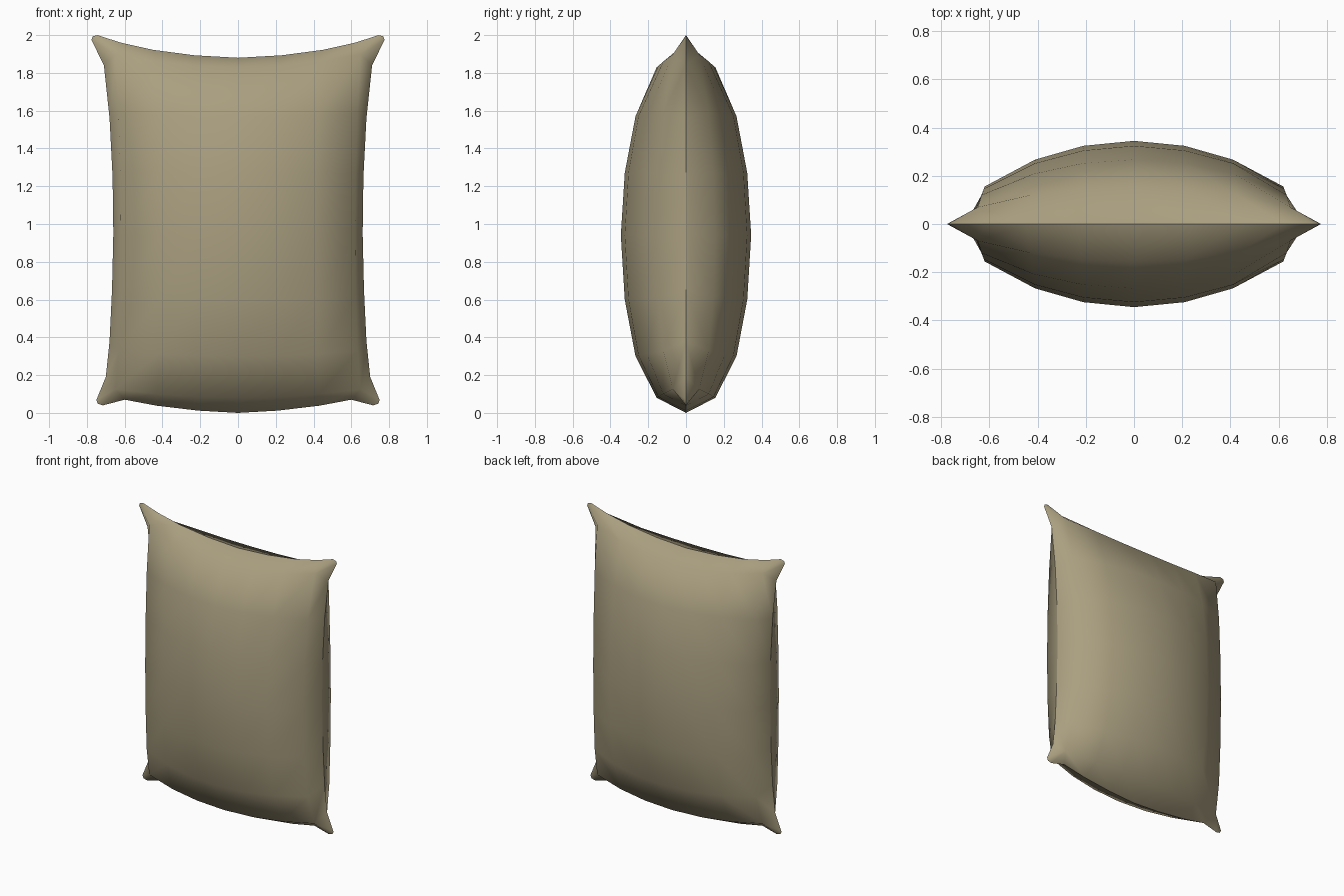
import bpy, bmesh

if "Cube" in bpy.data.objects:
    bpy.data.objects.remove(bpy.data.objects["Cube"])

# Stuffed cushion: two puffed 8 x 8 panels joined along a sharp seam
PUFF = [0.0, 0.45, 0.775, 0.94, 1.0]            # thickness from edge to middle
HALF_DEPTH = 0.345
COLS = [0.0, 0.21, 0.41, 0.62]                  # column x, middle outwards
TOP_X, TOP_Z = [0, .23, .45, .62], [1.88, 1.893, 1.922, 1.96]
BOT_X, BOT_Z = [0, .21, .43, .60], [0.0, .012, .038, .07]
MID_Z = [0, .08, .30, .60, .94, 1.27, 1.57, 1.83, 1.88]   # row z at the middle
RISE = [0, .08, .05, .03, 0, .0, .03, .12, 0]             # row bend at the sides
SIDE = [None, (.70, .19), (.68, .38), (.667, .65), (.66, .95),
        (.664, 1.25), (.68, 1.56), (.71, 1.84), None]     # side seam
TIP_TOP = [(.776, 1.975), (.77, 1.993), (.745, 2.0)]      # rounded ears
TIP_BOT = [(.75, .068), (.742, .048), (.715, .04)]


def position(c, j):
    """x, z of grid point: c columns from the middle, row j"""
    if c == 4:
        return SIDE[j]
    if j == 8:
        return TOP_X[c], TOP_Z[c]
    if j == 0:
        return BOT_X[c], BOT_Z[c]
    v = (j - 4) / 4
    return COLS[c] * (1 + 0.08 * v * v), MID_Z[j] + RISE[j] * (c / 4) ** 2


bm = bmesh.new()
for side in (-1, 1):
    grid = {}
    for i in range(9):
        for j in range(9):
            c = abs(i - 4)
            if c == 4 and j in (0, 8):
                continue
            x, z = position(c, j)
            y = side * HALF_DEPTH * PUFF[4 - c] * PUFF[4 - abs(j - 4)]
            grid[i, j] = bm.verts.new((x if i > 4 else -x, y, z))
    for i in range(8):
        for j in range(8):
            if i in (0, 7) and j in (0, 7):
                # rounded ear: fan from the inner point
                sx = 1 if i else -1
                ic, jc = (8 if i else 0), (8 if j else 0)
                ii, jj = (7 if i else 1), (7 if j else 1)
                tip = [bm.verts.new((sx * x, 0, z)) for x, z in (TIP_TOP if j else TIP_BOT)]
                ring = [grid[ic, jj]] + tip + [grid[ii, jc]]
                for a, b in zip(ring, ring[1:]):
                    bm.faces.new((grid[ii, jj], a, b))
            else:
                bm.faces.new((grid[i, j], grid[i + 1, j], grid[i + 1, j + 1], grid[i, j + 1]))

# Sew the panels and keep the seam crisp
bmesh.ops.remove_doubles(bm, verts=bm.verts[:], dist=0.0005)
bmesh.ops.recalc_face_normals(bm, faces=bm.faces[:])
for f in bm.faces:
    f.smooth = True
for e in bm.edges:
    if all(abs(v.co.y) < 1e-5 for v in e.verts):
        e.smooth = False

mesh = bpy.data.meshes.new("cushion")
bm.to_mesh(mesh)
bm.free()
cushion = bpy.data.objects.new("cushion", mesh)
bpy.context.collection.objects.link(cushion)

fabric = bpy.data.materials.new("khaki fabric")
fabric.diffuse_color = (0.40, 0.345, 0.215, 1)
fabric.use_nodes = True
fabric.node_tree.nodes["Principled BSDF"].inputs["Base Color"].default_value = fabric.diffuse_color
mesh.materials.append(fabric)
